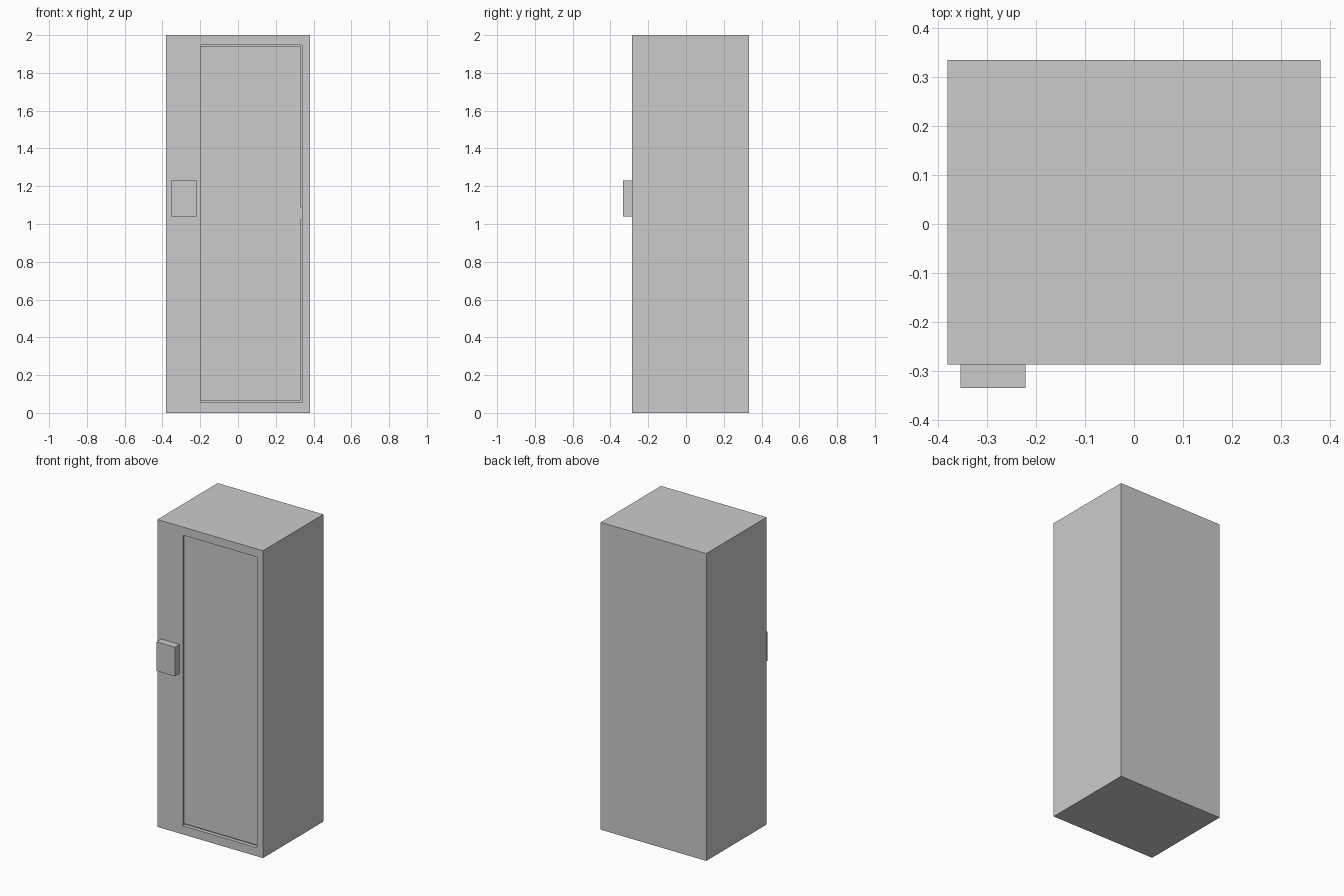
import bpy

if "Cube" in bpy.data.objects:
    bpy.data.objects.remove(bpy.data.objects["Cube"])


def box(name, x, y, z):
    """Box from (min, max) ranges on each axis."""
    verts = [(a, b, c) for a in x for b in y for c in z]
    faces = [(0, 1, 3, 2), (4, 6, 7, 5), (0, 4, 5, 1),
             (2, 3, 7, 6), (0, 2, 6, 4), (1, 5, 7, 3)]
    mesh = bpy.data.meshes.new(name)
    mesh.from_pydata(verts, [], faces)
    obj = bpy.data.objects.new(name, mesh)
    bpy.context.collection.objects.link(obj)
    return obj


FRONT = -0.286
RECESS = FRONT + 0.024

# Cabinet body with a shallow opening in the front
cabinet = box("cabinet", (-0.38, 0.38), (FRONT, 0.334), (0, 2))
cutter = box("opening_cutter", (-0.197, 0.338), (FRONT - 0.1, RECESS), (0.056, 1.947))
cutter.hide_render = True
cutter.hide_viewport = True
cut = cabinet.modifiers.new("opening", 'BOOLEAN')
cut.object = cutter
cut.operation = 'DIFFERENCE'
cut.solver = 'EXACT'

# Window panel, leaving a narrow gap on the right and at the bottom
box("window_panel", (-0.197, 0.331), (FRONT + 0.012, RECESS), (0.066, 1.943))

# Small catch in the gap beside the panel
box("panel_catch", (0.331, 0.338), (FRONT + 0.014, RECESS), (1.02, 1.09))

# Payment box projecting from the front
box("control_box", (-0.353, -0.221), (-0.334, FRONT), (1.04, 1.23))
